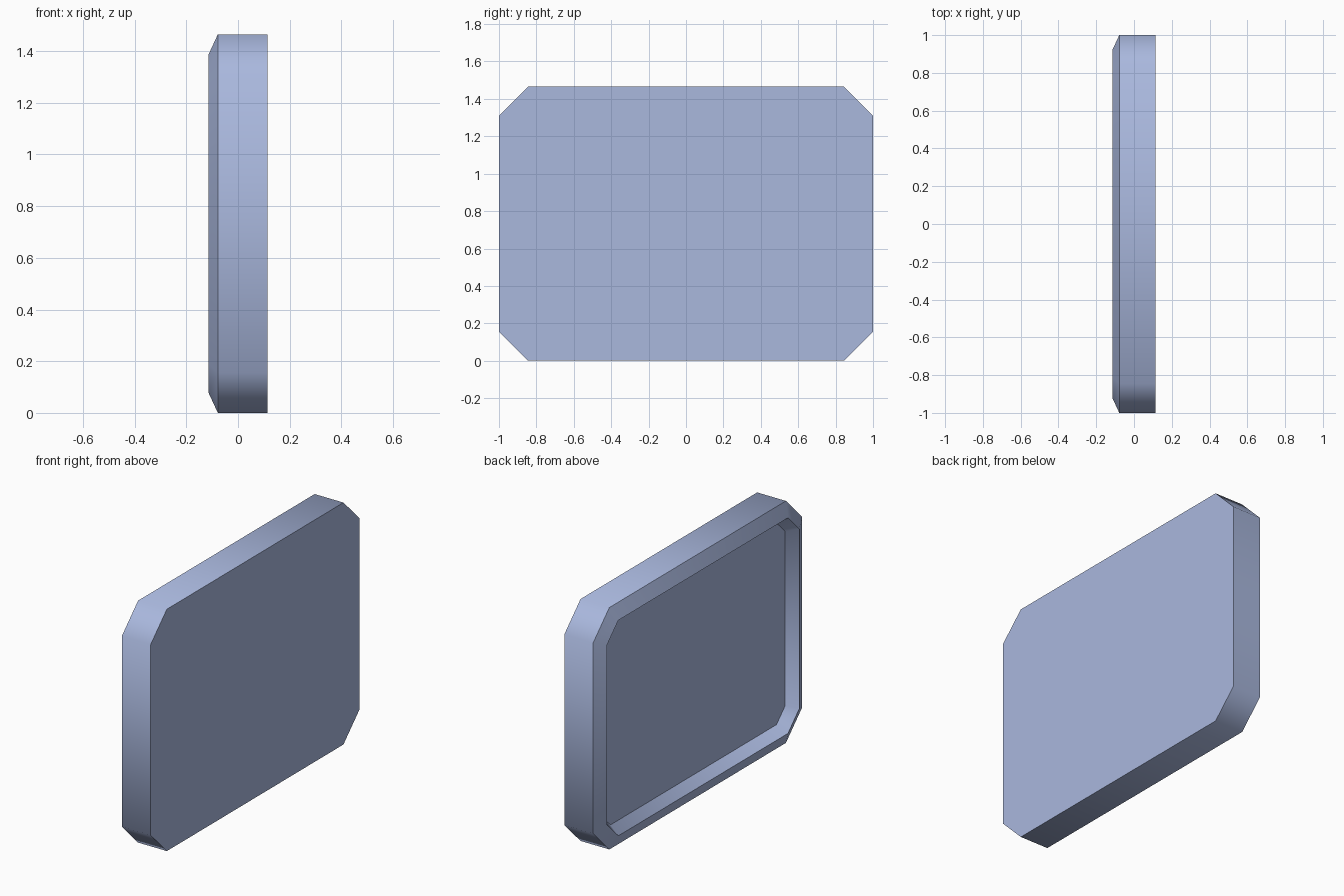
import bpy, bmesh, math

cube = bpy.data.objects.get("Cube")
if cube:
    bpy.data.objects.remove(cube, do_unlink=True)

HEIGHT, CHAMFER = 1.465, 0.155


def octagon(bm, x, inset):
    """Chamfered rectangle in the YZ plane, offset evenly inwards."""
    a, b = 1 - inset, HEIGHT / 2 - inset
    c = CHAMFER - inset * (2 - math.sqrt(2))
    corners = [(a, b - c), (a - c, b), (c - a, b), (-a, b - c),
               (-a, c - b), (c - a, -b), (a - c, -b), (a, c - b)]
    return [bm.verts.new((x, y, z + HEIGHT / 2)) for y, z in corners]


# Tray: flat back, outer wall, bevelled rim, sloped recess and floor
bm = bmesh.new()
sections = [(0.115, 0), (-0.078, 0), (-0.115, 0.08), (-0.05, 0.122)]
rings = [octagon(bm, x, inset) for x, inset in sections]
for r, s in zip(rings, rings[1:]):
    for i in range(8):
        j = (i + 1) % 8
        bm.faces.new((r[i], r[j], s[j], s[i]))
bm.faces.new(rings[0])
bm.faces.new(rings[-1])
bmesh.ops.recalc_face_normals(bm, faces=bm.faces)
mesh = bpy.data.meshes.new("tray_panel")
bm.to_mesh(mesh)
bm.free()
panel = bpy.data.objects.new("tray_panel", mesh)
bpy.context.collection.objects.link(panel)

# Soft blue finish
mat = bpy.data.materials.new("soft_blue")
mat.use_nodes = True
colour = (0.40, 0.48, 0.73, 1)
mat.diffuse_color = colour
mat.node_tree.nodes["Principled BSDF"].inputs["Base Color"].default_value = colour
mesh.materials.append(mat)

# Smooth around the corners, sharp at the rim
bpy.context.view_layer.objects.active = panel
panel.select_set(True)
bpy.ops.object.shade_smooth_by_angle(angle=math.radians(50))
